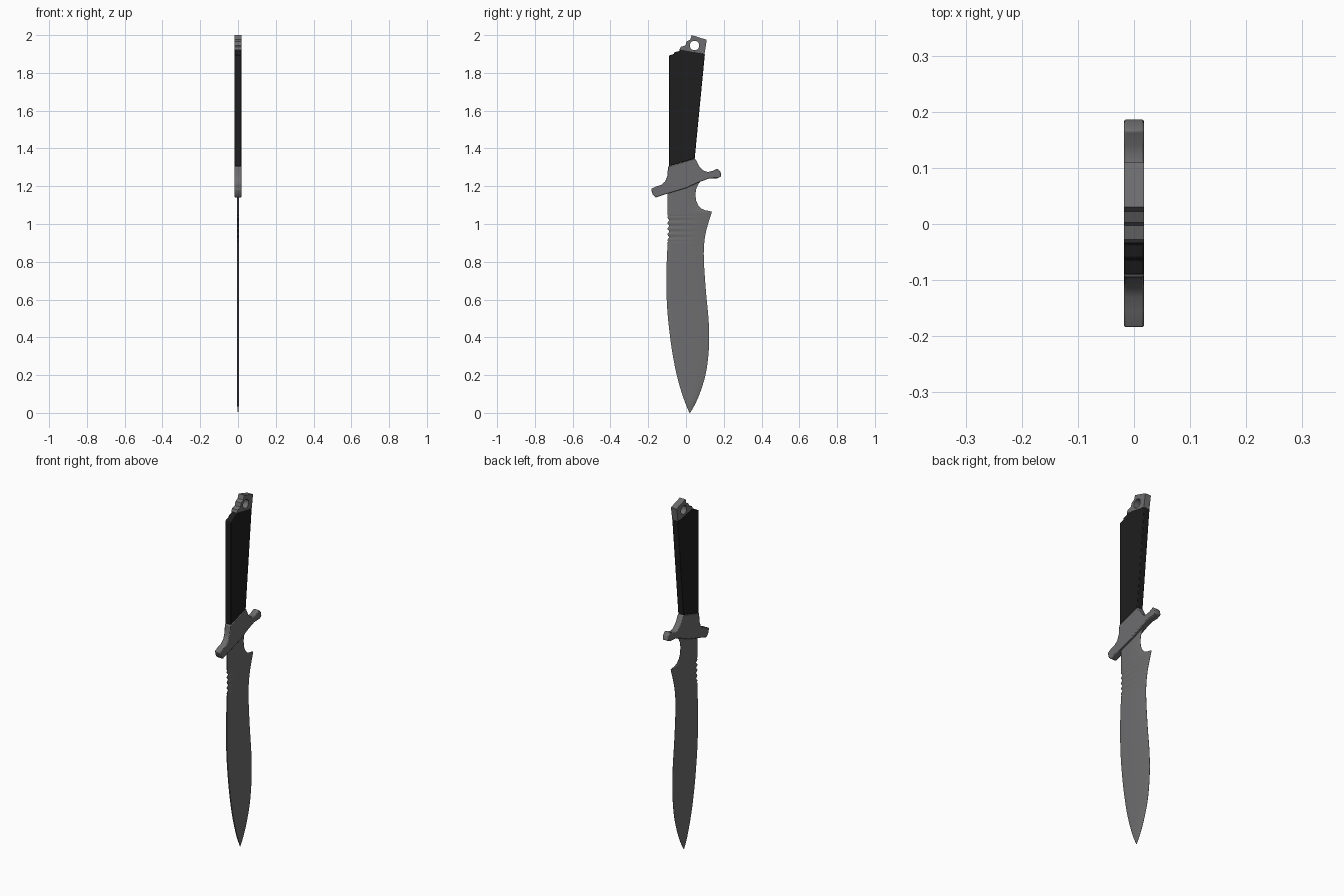
import bpy, bmesh, math
from mathutils import Matrix

if "Cube" in bpy.data.objects:
    bpy.data.objects.remove(bpy.data.objects["Cube"])


def material(name, rgb):
    m = bpy.data.materials.new(name)
    m.diffuse_color = (*rgb, 1)
    m.use_nodes = True
    m.node_tree.nodes["Principled BSDF"].inputs["Base Color"].default_value = m.diffuse_color
    return m


STEEL = material("grey steel", (0.155, 0.155, 0.16))
BLACK = material("black grip", (0.013, 0.013, 0.013))
# local x, y, z -> world y, z, x
SIDE = Matrix(((0, 0, 1, 0), (1, 0, 0, 0), (0, 1, 0, 0), (0, 0, 0, 1)))


def add_object(name, bm, mat, angle=35):
    bmesh.ops.recalc_face_normals(bm, faces=bm.faces)
    me = bpy.data.meshes.new(name)
    bm.to_mesh(me)
    bm.free()
    me.materials.clear()
    me.materials.append(mat)
    ob = bpy.data.objects.new(name, me)
    bpy.context.collection.objects.link(ob)
    bpy.ops.object.select_all(action='DESELECT')
    ob.select_set(True)
    bpy.context.view_layer.objects.active = ob
    bpy.ops.object.shade_smooth_by_angle(angle=math.radians(angle))
    return ob


def plate(name, outlines, half, mat, bevel=0.0):
    """Extrude (y, z) outlines along x; later outlines become holes."""
    cu = bpy.data.curves.new(name + "_profile", 'CURVE')
    cu.dimensions, cu.fill_mode, cu.extrude = '2D', 'BOTH', half
    for pts in outlines:
        sp = cu.splines.new('POLY')
        sp.points.add(len(pts) - 1)
        for p, (y, z) in zip(sp.points, pts):
            p.co = (y, z, 0, 1)
        sp.use_cyclic_u = True
    tmp = bpy.data.objects.new(name + "_profile", cu)
    bpy.context.collection.objects.link(tmp)
    dg = bpy.context.evaluated_depsgraph_get()
    me = bpy.data.meshes.new_from_object(tmp.evaluated_get(dg))
    bpy.data.objects.remove(tmp)
    bm = bmesh.new()
    bm.from_mesh(me)
    bmesh.ops.remove_doubles(bm, verts=bm.verts, dist=1e-5)
    bm.transform(SIDE)
    if bevel:
        bmesh.ops.dissolve_limit(bm, angle_limit=0.01, verts=bm.verts, edges=bm.edges)
    ob = add_object(name, bm, mat)
    if bevel:
        mod = ob.modifiers.new("soft_edges", 'BEVEL')
        mod.width, mod.segments, mod.limit_method = bevel, 2, 'ANGLE'
        mod.angle_limit = math.radians(50)
    return ob


def smooth_interp(pts, z):
    """Cubic interpolation of (z, y) points."""
    n = len(pts)
    i = max(k for k in range(n - 1) if pts[k][0] <= z or k == 0)

    def slope(k):
        a, b = pts[max(k - 1, 0)], pts[min(k + 1, n - 1)]
        return (b[1] - a[1]) / (b[0] - a[0])
    (z0, y0), (z1, y1) = pts[i], pts[i + 1]
    h = z1 - z0
    t = (z - z0) / h
    return ((2*t**3 - 3*t**2 + 1) * y0 + (t**3 - 2*t**2 + t) * h * slope(i)
            + (3*t**2 - 2*t**3) * y1 + (t**3 - t**2) * h * slope(i + 1))


# Blade: lofted thin lens section with a grooved spine and finger notch
SPINE = [(0, .018), (.05, -.003), (.12, -.027), (.2, -.049), (.3, -.069), (.4, -.084),
         (.56, -.1), (.73, -.104), (.9, -.098), (1.05, -.098), (1.22, -.098)]
EDGE = [(0, .022), (.04, .045), (.1, .072), (.2, .103), (.3, .118), (.4, .123), (.5, .119),
        (.65, .105), (.8, .095), (.88, .095), (.96, .106), (1.065, .137)]
NOTCH = [(1.069, .122), (1.073, .1), (1.082, .08), (1.1, .064), (1.125, .053),
         (1.16, .05), (1.19, .055), (1.21, .065), (1.23, .08)]
zs = [.9 * (i / 40) ** 1.2 for i in range(40)] + [.9 + .15 * i / 50 for i in range(51)] + [1.058, 1.065]
rows = [(z, smooth_interp(SPINE, z), smooth_interp(EDGE, z)) for z in zs]
rows += [(z, -.098, y) for z, y in NOTCH]
FRACS = [0, .04, .12, .25, .4, .55, .7, .82, .92, 1]
THICK = [.003, .0048, .0052, .0054, .0055, .0055, .005, .0038, .0022, .0005]
bm = bmesh.new()
sides = {1: [], -1: []}
for z, a, b in rows:
    groove = 0.0
    if .9 < z < 1.05:
        groove = abs(math.sin(math.pi * (z - .9) / .03)) ** 1.5
    a += .009 * (1 - groove) * (.905 < z < 1.045)
    for s in sides:
        line = []
        for f, t in zip(FRACS, THICK):
            dip = (1 - groove) * (.905 < z < 1.045) * max(0, 1 - f / .85)
            fade = min(1, .15 + z / .06)
            line.append(bm.verts.new((s * t * fade * (1 - .5 * dip), a + (b - a) * f, z)))
        sides[s].append(line)
for grid in sides.values():
    for r0, r1 in zip(grid, grid[1:]):
        for k in range(len(FRACS) - 1):
            bm.faces.new((r0[k], r0[k + 1], r1[k + 1], r1[k]))
P, N = sides[1], sides[-1]
for k in (0, -1):
    for i in range(len(rows) - 1):
        bm.faces.new((P[i][k], P[i + 1][k], N[i + 1][k], N[i][k]))
for i in (0, -1):
    bm.faces.new(P[i] + N[i][::-1])
add_object("blade", bm, STEEL, 40)

# Slanted cross guard with collar
plate("guard", [[(-.185, 1.185), (-.176, 1.155), (-.16, 1.14), (-.1, 1.16), (.0, 1.19), (.07, 1.222),
                 (.12, 1.24), (.165, 1.242), (.187, 1.252), (.183, 1.275), (.167, 1.294),
                 (.14, 1.281), (.115, 1.275), (.09, 1.284), (.07, 1.305), (.048, 1.347),
                 (-.095, 1.304), (-.099, 1.255), (-.11, 1.226), (-.13, 1.207), (-.155, 1.2)]],
      .018, STEEL, .004)

# Tapered black grip
plate("grip", [[(-.09, 1.306), (.046, 1.346), (.1, 1.9), (-.032, 1.926), (-.036, 1.915),
                (-.06, 1.91), (-.064, 1.9), (-.09, 1.892)]], .0175, BLACK, .003)

# Stepped pommel with lanyard hole
hole = [(.045 + .025 * math.cos(i * math.tau / 24), 1.945 + .025 * math.sin(i * math.tau / 24))
        for i in range(24)]
plate("pommel", [[(.098, 1.9), (.11, 1.975), (.03, 2.0), (.022, 1.976), (.003, 1.966),
                  (-.003, 1.945), (-.028, 1.938), (-.034, 1.924)], hole], .018, STEEL)
